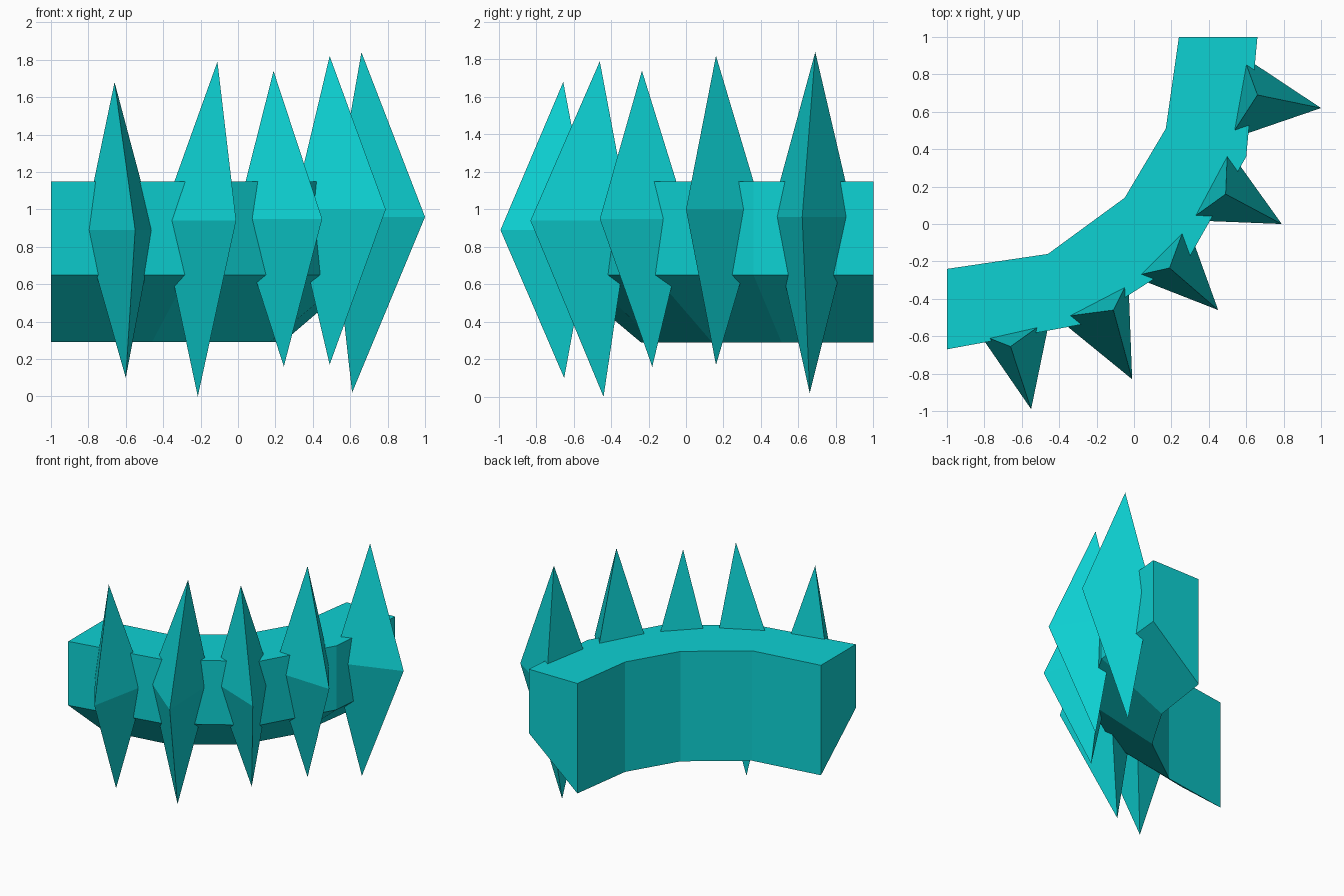
import bpy
import bmesh

cube = bpy.data.objects.get("Cube")
if cube:
    bpy.data.objects.remove(cube, do_unlink=True)

turquoise = bpy.data.materials.new("turquoise")
turquoise.use_nodes = True
colour = (0.004, 0.64, 0.65, 1)
turquoise.diffuse_color = colour
turquoise.node_tree.nodes["Principled BSDF"].inputs["Base Color"].default_value = colour


def build(name, points, faces):
    """Make a flat-shaded solid with outward normals."""
    bm = bmesh.new()
    verts = [bm.verts.new(p) for p in points]
    for face in faces:
        bm.faces.new([verts[i] for i in face])
    bmesh.ops.recalc_face_normals(bm, faces=bm.faces[:])
    mesh = bpy.data.meshes.new(name)
    bm.to_mesh(mesh)
    bm.free()
    mesh.materials.append(turquoise)
    obj = bpy.data.objects.new(name, mesh)
    bpy.context.collection.objects.link(obj)
    return obj


# Curved band: a four-sided section with a sloping underside
inner = [(-1, -0.24), (-0.46, -0.16), (-0.05, 0.14), (0.17, 0.51), (0.24, 1)]
outer = [(-1, -0.67), (-0.27, -0.535), (0.30, -0.17), (0.60, 0.36), (0.66, 1)]
TOP, LIP, BOTTOM = 1.15, 0.65, 0.29
points, faces = [], []
for i, o in zip(inner, outer):
    points += [(*i, TOP), (*o, TOP), (*o, LIP), (*i, BOTTOM)]
for s in range(len(inner) - 1):
    for k in range(4):
        n = (k + 1) % 4
        faces.append((4 * s + k, 4 * s + n, 4 * s + 4 + n, 4 * s + 4 + k))
last = 4 * (len(inner) - 1)
faces += [(0, 1, 2, 3), tuple(range(last, last + 4))]
build("curved_band", points, faces)

# Crystal spikes: top point, bottom point, outer tip, and two buried corners
spikes = [
    ((-0.66, -0.655, 1.68), (-0.60, -0.65, 0.10), (-0.55, -0.99, 0.89),
     (-0.825, -0.59), (-0.45, -0.505)),
    ((-0.11, -0.46, 1.79), (-0.215, -0.44, 0.0), (-0.01, -0.83, 0.94),
     (-0.415, -0.50), (-0.03, -0.30)),
    ((0.19, -0.235, 1.74), (0.245, -0.18, 0.16), (0.45, -0.46, 0.95),
     (-0.01, -0.28), (0.28, 0.01)),
    ((0.49, 0.16, 1.82), (0.49, 0.16, 0.17), (0.79, 0.0, 1.0),
     (0.295, 0.02), (0.50, 0.405)),
    ((0.66, 0.69, 1.84), (0.61, 0.66, 0.02), (1.0, 0.62, 0.96),
     (0.505, 0.45), (0.585, 0.895)),
]
for number, (top, bottom, tip, left, right) in enumerate(spikes, 1):
    ring = [tip, (*left, tip[2]), (*right, tip[2])]
    sides = [(end, 2 + k, 2 + (k + 1) % 3) for end in (0, 1) for k in range(3)]
    build(f"crystal_spike_{number}", [top, bottom] + ring, sides)
